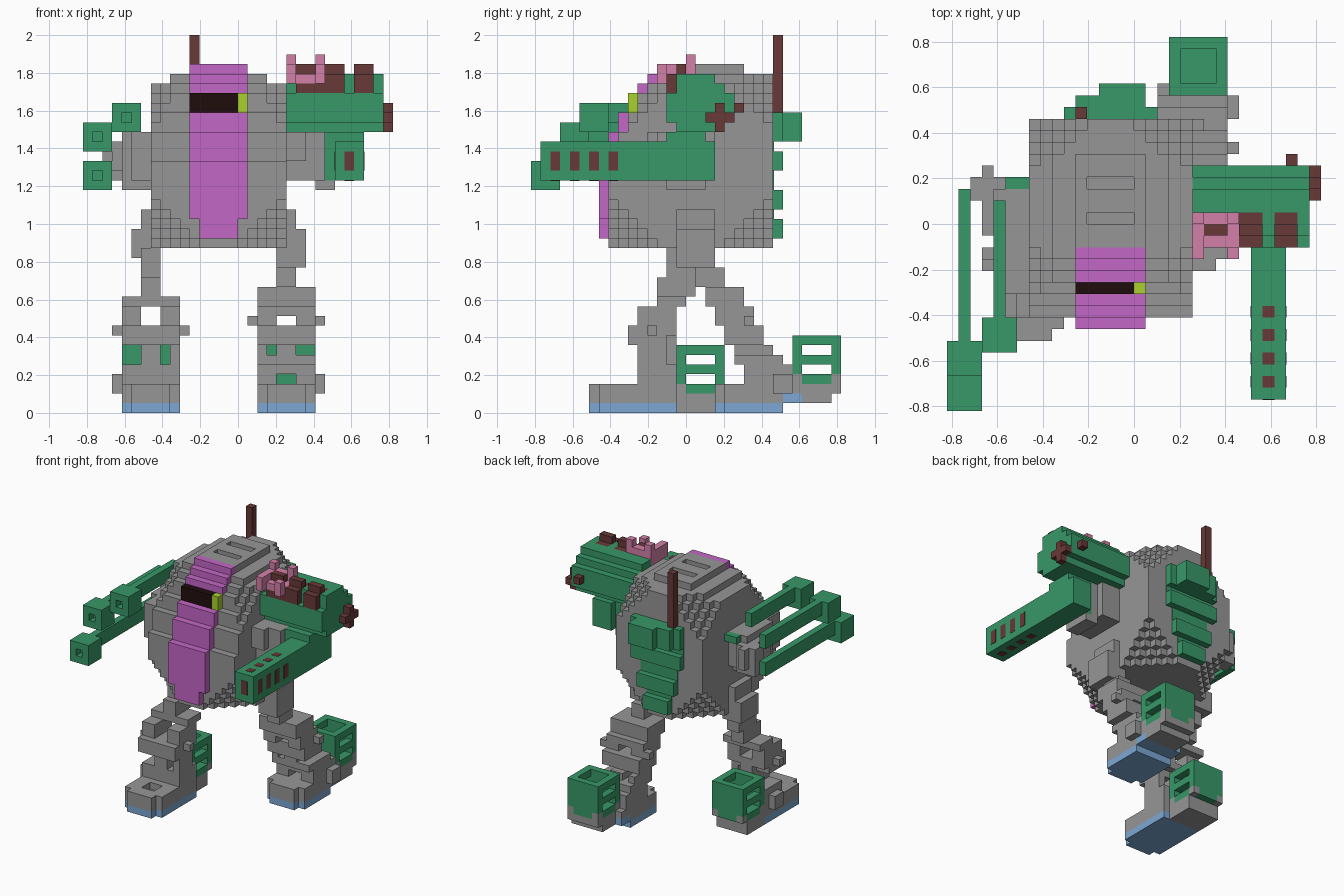
import bpy, bmesh

cube = bpy.data.objects.get("Cube")
if cube:
    bpy.data.objects.remove(cube, do_unlink=True)

V = 2 / 39          # one block
taken = set()       # blocks already used by earlier parts


def material(name, rgb):
    lin = [((c / 255 + 0.055) / 1.055) ** 2.4 for c in rgb] + [1]
    m = bpy.data.materials.new(name)
    m.use_nodes = True
    m.diffuse_color = lin
    node = next(n for n in m.node_tree.nodes if n.type == 'BSDF_PRINCIPLED')
    node.inputs["Base Color"].default_value = lin
    return m


GREY = material("grey", (150, 150, 150))
GREEN = material("green", (55, 152, 104))
PURPLE = material("purple", (196, 103, 198))
BLACK = material("near black", (32, 13, 13))
LIME = material("lime", (170, 208, 46))
BROWN = material("red brown", (104, 56, 56))
PINK = material("pink", (212, 128, 168))
BLUE = material("blue", (124, 167, 211))


def box(x0, x1, y0, y1, z0, z1):
    return {(x, y, z) for x in range(x0, x1) for y in range(y0, y1) for z in range(z0, z1)}


def boxes(*bs):
    return set().union(*(box(*b) for b in bs))


def finish(name, mat, bm):
    me = bpy.data.meshes.new(name)
    bm.to_mesh(me)
    bm.free()
    me.materials.append(mat)
    bpy.context.collection.objects.link(bpy.data.objects.new(name, me))


def part(name, mat, cells):
    """Skin a set of blocks with their outer faces only."""
    cells = cells - taken
    taken.update(cells)
    bm, verts = bmesh.new(), {}

    def vert(p):
        if p not in verts:
            verts[p] = bm.verts.new(((p[0] - 16) * V, (p[1] - 16) * V, p[2] * V))
        return verts[p]

    for c in sorted(cells):
        for axis in range(3):
            for side in (0, 1):
                n = list(c)
                n[axis] += 2 * side - 1
                if tuple(n) in cells:
                    continue
                loop = []
                for a, b in ((0, 0), (1, 0), (1, 1), (0, 1)):
                    p = list(c)
                    p[axis] += side
                    p[(axis + 1) % 3] += a
                    p[(axis + 2) % 3] += b
                    loop.append(vert(tuple(p)))
                bm.faces.new(loop if side else loop[::-1])
    finish(name, mat, bm)


def plate(name, mat, lo, hi):
    """Thin painted plate, in block units."""
    bm = bmesh.new()
    bmesh.ops.create_cube(bm, size=1)
    for v in bm.verts:
        for i in range(3):
            p = lo[i] if v.co[i] < 0 else hi[i]
            v.co[i] = (p - (16, 16, 0)[i]) * V
    finish(name, mat, bm)


# Cockpit strip, stepping back towards the roof: (z0, z1, front y)
STEPS = [(20, 26, 7), (26, 29, 8), (29, 31, 9), (31, 33, 10), (33, 34, 11), (34, 35, 12), (35, 36, 13)]
part("visor", BLACK, box(11, 16, 10, 11, 31, 33))
part("visor_lamp", LIME, box(16, 17, 10, 11, 31, 33))
strip = box(12, 16, 7, 8, 18, 20)
for z0, z1, y in STEPS:
    strip |= box(11, 17, y, min(y + 2, 14), z0, z1)
part("cockpit_strip", PURPLE, strip)

# Body: block with stepped corners, sloped front and stepped roof
body = set()
for z in range(17, 36):
    front = 8
    for z0, z1, y in STEPS:
        if z0 <= z < z1:
            front = y + 1
    half = {35: 3, 34: 5}.get(z, 7)
    for x, y, _ in box(14 - half, 14 + half, front, 22 if z == 35 else 25, z, z + 1):
        limit = 16 if y < 16 and z > 25 else 18
        if abs(x - 13.5) + abs(y - 16) + abs(z - 25.5) <= limit:
            body.add((x, y, z))
body -= boxes((12, 16, 19, 20, 35, 36), (12, 16, 16, 17, 35, 36))
part("body", GREY, body)

# Antenna and ribbed back pack
part("antenna", BROWN, box(11, 12, 25, 26, 31, 39))
part("back_pack", GREEN, boxes(
    (10, 18, 25, 26, 28, 31), (11, 17, 26, 27, 28, 31), (13, 17, 27, 28, 28, 31),
    (10, 18, 25, 26, 25, 27), (11, 17, 25, 26, 21, 23), (12, 16, 25, 26, 18, 20)))
for x0, x1, z0, z1 in ((10, 18, 27, 28), (11, 17, 23, 25), (12, 16, 20, 21)):
    plate("back_pack_panel", GREEN, (x0, 24.95, z0), (x1, 25.1, z1))

# Right arm: joint and three long guns with square muzzles
for name, x, y, z, rod_end in (("upper", 3, 5, 29, 18), ("middle", 0, 3, 27, 19), ("lower", 0, 0, 23, 19)):
    gun = box(x, x + 3, y, y + 3, z, z + 3) - box(x + 1, x + 2, y, y + 1, z + 1, z + 2)
    gun |= box(x + 1, x + 2, y + 3, rod_end, z + 1, z + 3)
    part(name + "_gun", GREEN, gun)
part("gun_bracket", GREEN, box(5, 7, 19, 20, 28, 29))
part("right_arm", GREY, boxes(
    (5, 7, 10, 19, 24, 29), (4, 7, 13, 18, 23, 29), (2, 4, 18, 20, 25, 28),
    (3, 4, 15, 21, 25, 28), (2, 5, 18, 20, 24, 28), (4, 6, 18, 19, 26, 29)))

# Left arm: joint, octagonal shoulder drum and long barrel
drum = {(x, y, z) for x, y, z in box(21, 31, 14, 21, 29, 35)
        if abs(y - 17) + abs(z - 31) <= 4}
drum |= box(21, 31, 15, 19, 33, 35)
part("drum_blocks", BROWN, boxes(*(
    (x, x + 2, *yz) for x in (25, 28)
    for yz in ((14, 15, 33, 35), (15, 16, 33, 36), (16, 17, 34, 35)))))
part("drum_crown_core", BROWN, boxes((22, 24, 15, 16, 34, 36), (22, 25, 14, 15, 33, 34)))
part("drum_crown", PINK, boxes(
    (21, 25, 14, 17, 34, 35), (21, 22, 13, 17, 34, 36), (24, 25, 13, 14, 34, 36),
    (22, 24, 16, 17, 35, 36), (21, 22, 16, 17, 36, 37), (24, 25, 16, 17, 35, 37)))
part("shoulder_drum", GREEN, drum)
part("drum_end_cross", BROWN, boxes(
    (31, 32, 18, 21, 30, 31), (31, 32, 19, 20, 29, 32),
    (29, 30, 21, 22, 31, 32), (29, 30, 19, 20, 33, 34)))
part("barrel", GREEN, boxes((26, 29, 1, 19, 24, 28), (25, 29, 14, 18, 24, 29)))
part("left_arm", GREY, boxes(
    (21, 24, 13, 19, 24, 29), (24, 25, 13, 18, 24, 29), (24, 26, 14, 18, 23, 24),
    (21, 23, 12, 15, 26, 29)))
E = 0.04
for y in (2, 4, 6, 8):
    plate("barrel_side_vent", BROWN, (29 - E, y, 25), (29 + E, y + 1, 27))
    plate("barrel_inner_vent", BROWN, (26 - E, y, 25), (26 + E, y + 1, 27))
    plate("barrel_top_vent", BROWN, (27, y, 28 - E), (28, y + 1, 28 + E))
    plate("barrel_bottom_vent", BROWN, (27, y, 24 - E), (28, y + 1, 24 + E))
plate("barrel_muzzle", BROWN, (27, 1 - E, 25), (28, 1 + E, 27))


# Heel boxes: open on top, two through slots in each side
def heel_box(name, x, y, z):
    cells = box(x, x + 5, y, y + 5, z, z + 5) - box(x + 1, x + 4, y + 1, y + 4, z + 1, z + 5)
    for dz in (1, 3):
        cells -= box(x, x + 5, y + 1, y + 4, z + dz, z + dz + 1)
    for cx in (x, x + 4):
        cells -= boxes((cx, cx + 1, y, y + 1, z, z + 1), (cx, cx + 1, y + 4, y + 5, z, z + 1))
    part(name, GREEN, cells)


heel_box("right_heel_box", 4, 15, 2)
heel_box("left_heel_box", 19, 27, 3)

# Right leg, stepping forward
part("right_sole", BLUE, boxes((5, 9, 6, 7, 0, 1), (4, 10, 7, 15, 0, 1)))
part("right_foot", GREY, boxes(
    (5, 9, 6, 7, 1, 3), (4, 10, 7, 15, 1, 3), (4, 9, 15, 19, 0, 2),
    (4, 9, 15, 20, 2, 3), (3, 4, 12, 14, 2, 4)) - box(6, 8, 8, 10, 2, 3))
part("right_leg", GREY, boxes(
    (4, 10, 11, 15, 3, 5), (6, 8, 11, 15, 5, 8), (9, 10, 11, 14, 5, 8), (4, 10, 10, 14, 7, 8),
    (3, 11, 12, 13, 8, 9), (4, 10, 10, 15, 8, 9), (4, 6, 11, 15, 9, 11), (8, 10, 11, 15, 9, 11),
    (4, 10, 13, 16, 11, 12), (6, 8, 13, 17, 12, 14), (6, 8, 14, 18, 14, 17)))
part("right_hip", GREY, boxes((6, 8, 15, 19, 17, 21), (5, 8, 15, 19, 16, 19)))

# Left leg, trailing behind with its heel raised
part("left_sole", BLUE, boxes((19, 23, 19, 20, 0, 1), (18, 24, 20, 26, 0, 1), (18, 24, 26, 28, 1, 2)))
part("left_foot", GREY, boxes(
    (19, 23, 19, 20, 1, 3), (18, 24, 20, 26, 1, 3), (18, 24, 26, 28, 2, 3), (19, 24, 28, 31, 1, 3),
    (19, 24, 27, 32, 2, 4), (24, 25, 25, 27, 2, 4)) - box(20, 22, 27, 28, 3, 4))
part("left_leg", GREY, boxes(
    (18, 20, 22, 27, 3, 4), (22, 24, 22, 27, 3, 4), (18, 24, 22, 27, 4, 5), (18, 24, 21, 26, 5, 6),
    (18, 19, 21, 25, 6, 7), (20, 22, 21, 25, 6, 7), (18, 24, 20, 24, 7, 9),
    (18, 20, 19, 23, 9, 10), (22, 24, 19, 23, 9, 10), (17, 18, 22, 23, 9, 10), (24, 25, 22, 23, 9, 10),
    (18, 24, 19, 23, 10, 11), (18, 24, 18, 22, 11, 13), (20, 22, 17, 20, 13, 15), (20, 23, 16, 19, 15, 17)))
part("left_hip", GREY, boxes((20, 22, 15, 19, 17, 21), (20, 23, 15, 19, 15, 19)))
